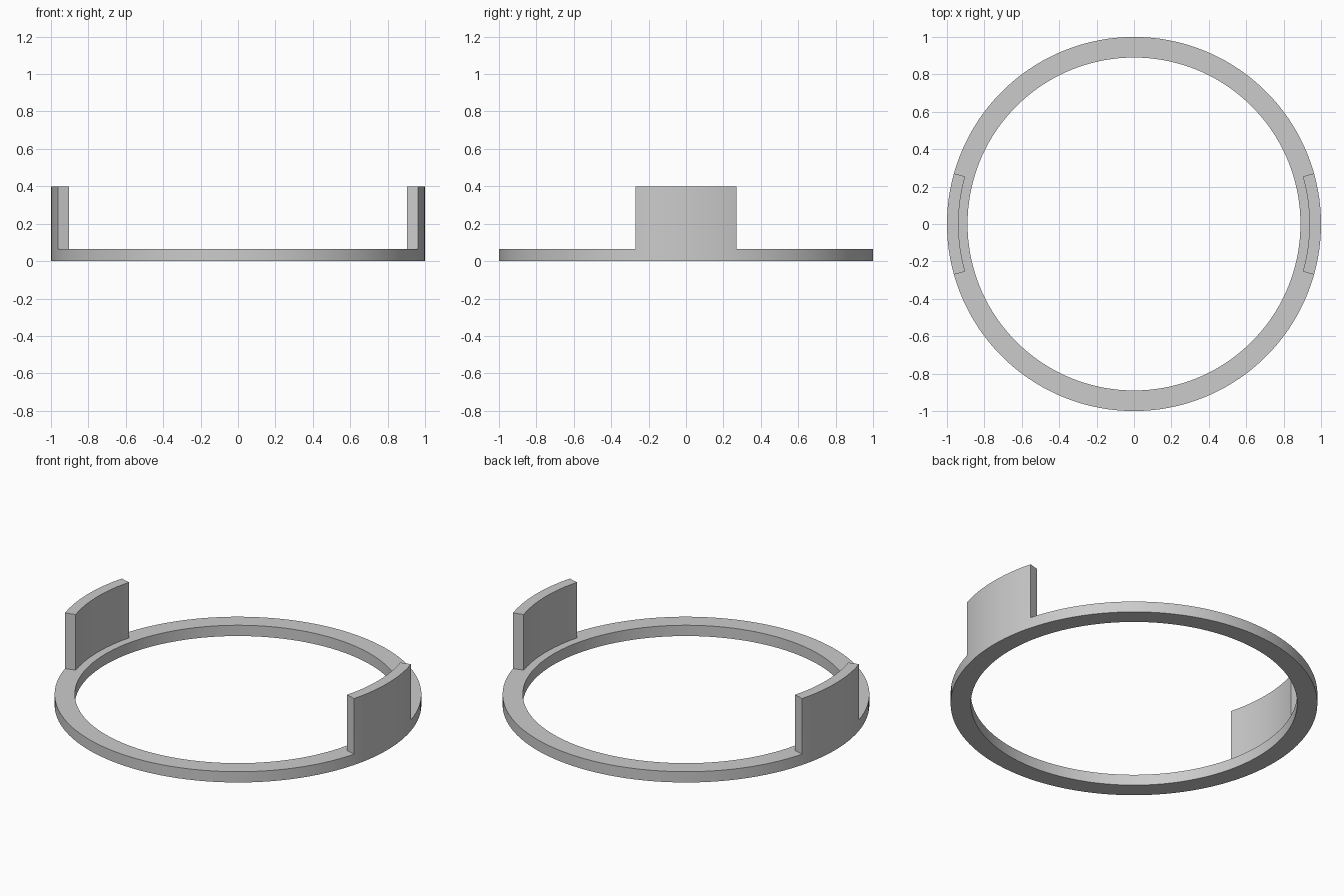
import bpy, bmesh, math

if "Cube" in bpy.data.objects:
    bpy.data.objects.remove(bpy.data.objects["Cube"])

R_OUT, R_TAB, R_IN = 1.0, 0.938, 0.89    # outer rim, tab inner face, ring bore
H_RING, H_TAB = 0.065, 0.40
TAB = math.radians(15.7)                 # half angle of each tab
N_TAB, N_GAP = 12, 56                    # segments across a tab / between tabs

# Angular stations: tab, gap, tab, gap
angles, on_tab = [], []
for start in (0.0, math.pi):
    for i in range(N_TAB):
        angles.append(start - TAB + 2 * TAB * i / N_TAB)
        on_tab.append(True)
    for i in range(N_GAP):
        angles.append(start + TAB + (math.pi - 2 * TAB) * i / N_GAP)
        on_tab.append(False)

# Ring: sweep the cross-section round the circle
profile = [(R_IN, 0), (R_OUT, 0), (R_OUT, H_RING), (R_TAB, H_RING), (R_IN, H_RING)]
bm = bmesh.new()
loops = [[bm.verts.new((r * math.cos(a), r * math.sin(a), z)) for r, z in profile]
         for a in angles]
tab_faces = []
for i, tab in enumerate(on_tab):
    a, b = loops[i], loops[(i + 1) % len(loops)]
    for j in range(len(profile)):
        k = (j + 1) % len(profile)
        face = bm.faces.new((a[j], a[k], b[k], b[j]))
        if tab and j == 2:
            tab_faces.append(face)

# Tabs: raise the outer part of the ring's top face
result = bmesh.ops.extrude_face_region(bm, geom=tab_faces)
for v in result["geom"]:
    if isinstance(v, bmesh.types.BMVert):
        v.co.z = H_TAB
old = [f for f in tab_faces if f.is_valid]
if old:
    bmesh.ops.delete(bm, geom=old, context='FACES_ONLY')
bmesh.ops.recalc_face_normals(bm, faces=bm.faces)

mesh = bpy.data.meshes.new("ring_with_tabs")
bm.to_mesh(mesh)
bm.free()
ring = bpy.data.objects.new("ring_with_tabs", mesh)
bpy.context.collection.objects.link(ring)

# Plain grey finish
grey = bpy.data.materials.new("grey")
grey.diffuse_color = (0.6, 0.6, 0.6, 1)
grey.use_nodes = True
grey.node_tree.nodes["Principled BSDF"].inputs["Base Color"].default_value = grey.diffuse_color
mesh.materials.append(grey)

# Smooth curved walls, sharp corners
bpy.context.view_layer.objects.active = ring
ring.select_set(True)
bpy.ops.object.shade_smooth_by_angle(angle=math.radians(30))
